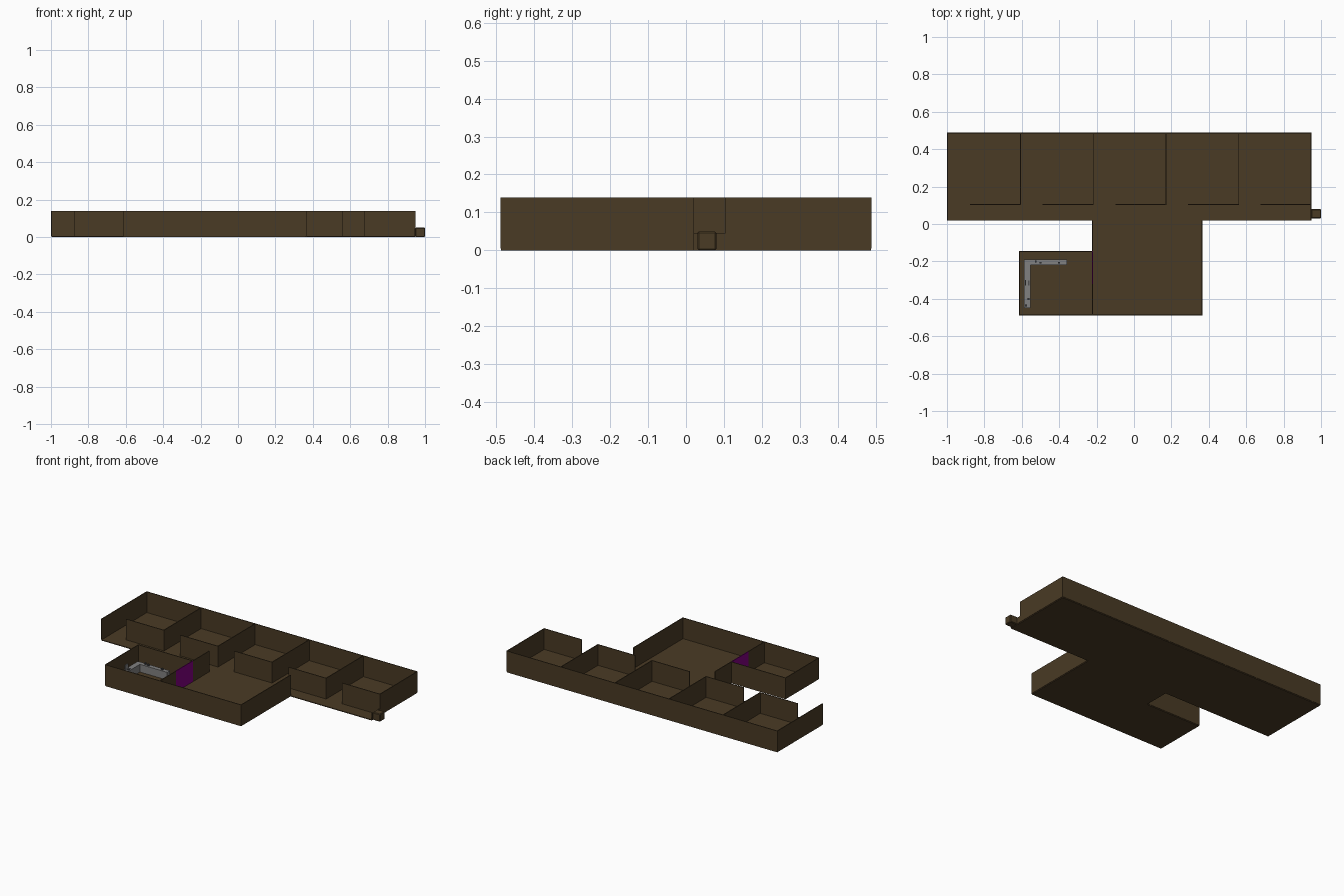
import bpy, bmesh

cube = bpy.data.objects.get("Cube")
if cube:
    bpy.data.objects.remove(cube, do_unlink=True)


def material(name, rgb):
    m = bpy.data.materials.new(name)
    m.use_nodes = True
    m.diffuse_color = (*rgb, 1)
    m.node_tree.nodes["Principled BSDF"].inputs["Base Color"].default_value = (*rgb, 1)
    return m


BROWN = material("dark brown", (0.068, 0.043, 0.018))
PURPLE = material("purple", (0.216, 0.0, 0.216))
GREY = material("mid grey", (0.22, 0.22, 0.22))
DARK = material("dark grey", (0.08, 0.08, 0.085))

FLOOR = 0.005   # floor thickness
TOP = 0.14      # wall height
T = 0.005       # wall thickness


def box(name, x0, x1, y0, y1, z0, z1, mat):
    bm = bmesh.new()
    bmesh.ops.create_cube(bm, size=1)
    for v in bm.verts:
        v.co = (x1 if v.co.x > 0 else x0,
                y1 if v.co.y > 0 else y0,
                z1 if v.co.z > 0 else z0)
    mesh = bpy.data.meshes.new(name)
    bm.to_mesh(mesh)
    bm.free()
    mesh.materials.append(mat)
    ob = bpy.data.objects.new(name, mesh)
    bpy.context.collection.objects.link(ob)
    return ob


def wall_x(name, x0, x1, y):
    return box(name, x0, x1, y - T / 2, y + T / 2, FLOOR, TOP, BROWN)


def wall_y(name, x, y0, y1, top=TOP, mat=BROWN):
    return box(name, x - T / 2, x + T / 2, y0, y1, FLOOR, top, mat)


# Plan lines
WEST, EAST, BACK, FRONT = -0.997, 0.947, 0.487, -0.487
HALL, ROOM = 0.02, 0.105            # corridor edge and room fronts
MID_L, MID_R = -0.222, 0.363        # middle room
SIDE_L, SIDE_B = -0.613, -0.147     # small side room

# Floors
box("corridor_floor", WEST, EAST, HALL, BACK, 0, FLOOR, BROWN)
box("middle_room_floor", MID_L, MID_R, FRONT, HALL, 0, FLOOR, BROWN)
box("side_room_floor", SIDE_L, MID_L, FRONT, SIDE_B, 0, FLOOR, BROWN)

# Row of five back rooms, each with a doorway gap at its front
wall_x("back_wall", WEST - T / 2, EAST + T / 2, BACK)
wall_y("west_end_wall", WEST, HALL, BACK)
dividers = [-0.607, -0.218, 0.171, 0.56, EAST]
for i, x in enumerate(dividers):
    wall_y(f"room_divider_{i + 1}", x, ROOM, BACK)
    wall_x(f"room_front_wall_{i + 1}", x - 0.27, x + T / 2, ROOM)

# Corridor end: low sill and small entrance block
wall_y("corridor_sill", EAST, HALL, ROOM, 0.045)
block = box("entrance_block", EAST, 1.0, 0.03, 0.08, 0, 0.05, BROWN)
bev = block.modifiers.new("soft_edges", "BEVEL")
bev.width = 0.004
bev.segments = 1

# Middle room
wall_x("middle_front_wall", MID_L, MID_R + T / 2, FRONT)
wall_y("middle_right_wall", MID_R, FRONT, HALL)
wall_y("middle_left_wall_back", MID_L, SIDE_B, HALL)
wall_y("middle_left_wall_front", MID_L, FRONT, -0.322)
wall_y("purple_door", MID_L, -0.322, SIDE_B, TOP, PURPLE)

# Side room
wall_x("side_front_wall", SIDE_L - T / 2, MID_L, FRONT)
wall_x("side_back_wall", SIDE_L - T / 2, MID_L, SIDE_B)
wall_y("side_left_wall", SIDE_L, FRONT, SIDE_B)

# L-shaped counter
DESK = 0.055
box("counter_long", -0.587, -0.553, -0.45, -0.19, FLOOR, DESK, GREY)
box("counter_short", -0.553, -0.357, -0.218, -0.19, FLOOR, DESK, GREY)

# Small items on the counter
for i, (x, y) in enumerate([(-0.578, -0.435), (-0.565, -0.40),
                            (-0.525, -0.2), (-0.5, -0.207), (-0.4, -0.207)]):
    box(f"counter_item_{i + 1}", x - 0.005, x + 0.005, y - 0.005, y + 0.005,
        DESK, DESK + 0.012, DARK)
box("counter_screen", -0.584, -0.577, -0.33, -0.3, DESK, DESK + 0.03, GREY)
box("counter_keypad", -0.567, -0.56, -0.328, -0.302, DESK, DESK + 0.004, DARK)
